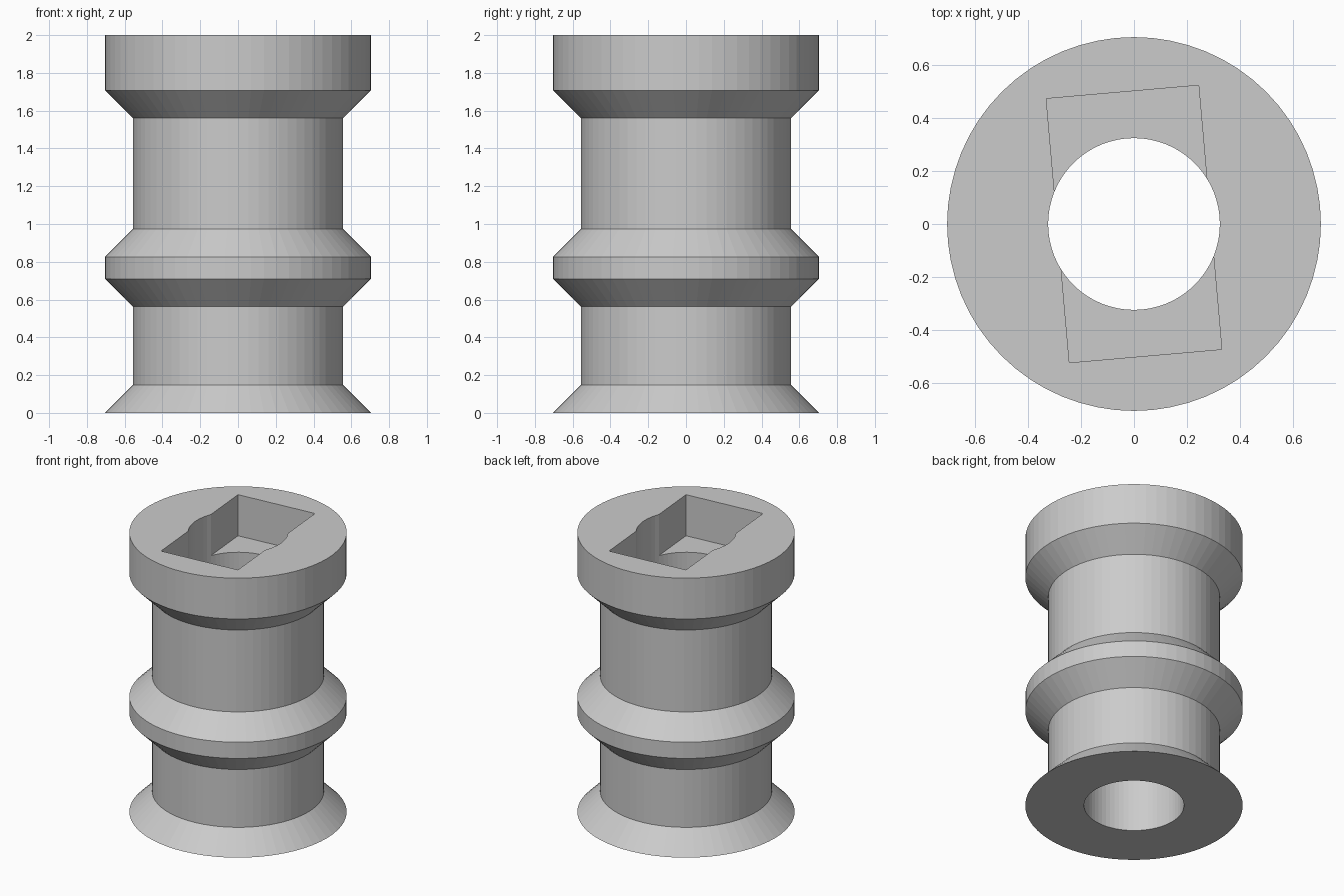
import bpy, bmesh, math

cube = bpy.data.objects.get("Cube")
if cube:
    bpy.data.objects.remove(cube, do_unlink=True)

SIDES = 64
RIM, BODY, BORE = 0.705, 0.557, 0.324
SOCKET_FLOOR = 1.706

grey = bpy.data.materials.new("plain_grey")
grey.use_nodes = True
colour = (0.6, 0.6, 0.6, 1)
grey.diffuse_color = colour
grey.node_tree.nodes["Principled BSDF"].inputs["Base Color"].default_value = colour


def make_object(name, bm):
    bmesh.ops.recalc_face_normals(bm, faces=bm.faces)
    mesh = bpy.data.meshes.new(name)
    bm.to_mesh(mesh)
    bm.free()
    mesh.materials.append(grey)
    obj = bpy.data.objects.new(name, mesh)
    bpy.context.collection.objects.link(obj)
    return obj


def lathe(name, profile):
    """Revolve a closed (radius, height) profile about z."""
    bm = bmesh.new()
    rings = [[bm.verts.new((r * math.cos(2 * math.pi * i / SIDES),
                            r * math.sin(2 * math.pi * i / SIDES), z))
              for i in range(SIDES)] for r, z in profile]
    for a, b in zip(rings, rings[1:] + rings[:1]):
        for i in range(SIDES):
            j = (i + 1) % SIDES
            bm.faces.new((a[i], a[j], b[j], b[i]))
    return make_object(name, bm)


# Spool body: flared foot, bevelled middle collar, thick head and round bore
spool = lathe("spool_body", [
    (BORE, 0), (RIM, 0), (BODY, 0.148), (BODY, 0.562), (RIM, 0.71),
    (RIM, 0.826), (BODY, 0.974), (BODY, 1.56), (RIM, 1.708), (RIM, 2), (BORE, 2)])

# Hexagonal socket sunk into the head, turned slightly
bm = bmesh.new()
bmesh.ops.create_cone(bm, cap_ends=True, segments=6, radius1=0.577, radius2=0.577, depth=1)
for v in bm.verts:
    a = math.radians(5 + 60 * round((math.degrees(math.atan2(v.co.y, v.co.x)) % 60) / 60)) \
        + math.radians(60 * math.floor((math.degrees(math.atan2(v.co.y, v.co.x)) + 0.01) / 60))
    v.co.x, v.co.y = 0.577 * math.cos(a), 0.577 * math.sin(a)
    v.co.z += SOCKET_FLOOR + 0.5
cutter = make_object("socket_cutter", bm)
cutter.hide_render = True

cut = spool.modifiers.new("hex_socket", 'BOOLEAN')
cut.operation = 'DIFFERENCE'
cut.solver = 'EXACT'
cut.object = cutter
bpy.context.view_layer.objects.active = spool
spool.select_set(True)
bpy.ops.object.modifier_apply(modifier=cut.name)
bpy.data.objects.remove(cutter, do_unlink=True)
